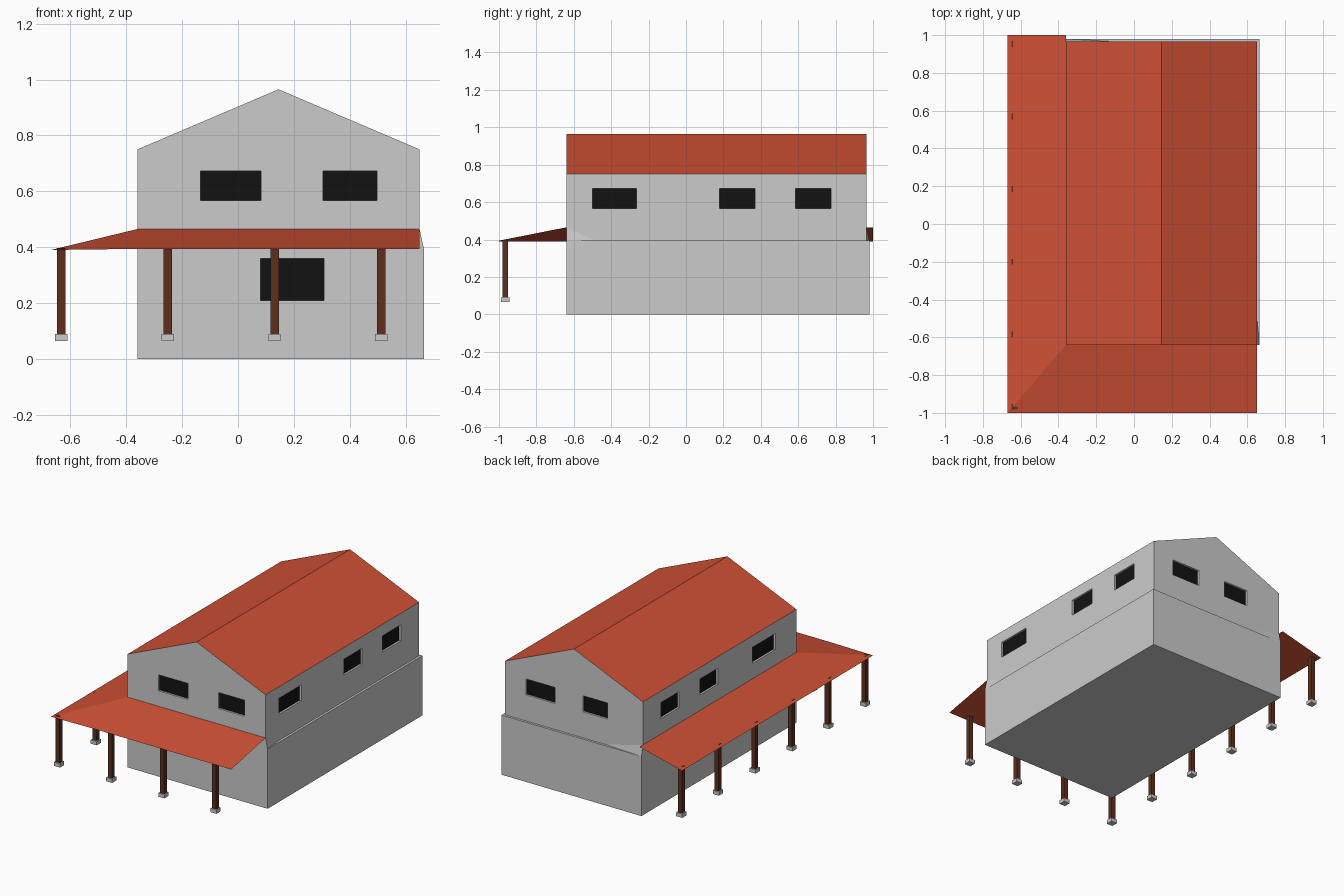
import bpy, bmesh

if "Cube" in bpy.data.objects:
    bpy.data.objects.remove(bpy.data.objects["Cube"])


def material(name, rgb):
    m = bpy.data.materials.new(name)
    m.diffuse_color = (*rgb, 1)
    m.use_nodes = True
    m.node_tree.nodes["Principled BSDF"].inputs["Base Color"].default_value = m.diffuse_color
    return m


RED = material("roof_red", (0.62, 0.08, 0.035))
BROWN = material("post_brown", (0.11, 0.03, 0.012))
BLACK = material("glass_black", (0.006, 0.006, 0.006))


def mesh_object(name, verts, faces, mat=None, closed=True):
    me = bpy.data.meshes.new(name)
    me.from_pydata(verts, [], faces)
    if closed:
        bm = bmesh.new()
        bm.from_mesh(me)
        bmesh.ops.recalc_face_normals(bm, faces=bm.faces)
        bm.to_mesh(me)
        bm.free()
    if mat:
        me.materials.append(mat)
    ob = bpy.data.objects.new(name, me)
    bpy.context.collection.objects.link(ob)
    return ob


BOX_FACES = [(0, 1, 3, 2), (4, 6, 7, 5), (0, 4, 5, 1),
             (2, 3, 7, 6), (0, 2, 6, 4), (1, 5, 7, 3)]


def boxes(name, spans, mat=None):
    """One mesh from boxes given as (x0, x1, y0, y1, z0, z1)."""
    verts, faces = [], []
    for x0, x1, y0, y1, z0, z1 in spans:
        n = len(verts)
        verts += [(x, y, z) for x in (x0, x1) for y in (y0, y1) for z in (z0, z1)]
        faces += [tuple(n + i for i in f) for f in BOX_FACES]
    return mesh_object(name, verts, faces, mat)


# Main dimensions
L, R, F, B = -0.36, 0.65, -0.64, 0.965
RIDGE_X, RIDGE_Z, EAVE_Z, LEDGE_Z, TOP_Z = 0.145, 0.965, 0.75, 0.395, 0.465
OUT_R, OUT_B = 0.665, 0.98
DEPTH = 0.015

# Walls: thicker ground floor and gabled upper floor
lower = boxes("lower_walls", [(L, OUT_R, F, OUT_B, 0, LEDGE_Z)])
profile = [(L, LEDGE_Z), (R, LEDGE_Z), (R, EAVE_Z), (RIDGE_X, RIDGE_Z), (L, EAVE_Z)]
upper = mesh_object(
    "upper_walls",
    [(x, F, z) for x, z in profile] + [(x, B, z) for x, z in profile],
    [tuple(range(5)), tuple(range(5, 10))]
    + [(i, (i + 1) % 5, (i + 1) % 5 + 5, i + 5) for i in range(5)])

# Windows: wall side, start, end, bottom, top
WZ = (0.567, 0.673)
windows = [("front", -0.135, 0.083, *WZ), ("front", 0.305, 0.497, *WZ),
           ("front", 0.08, 0.308, 0.21, 0.36),
           ("back", 0.285, 0.497, *WZ), ("back", -0.10, 0.08, *WZ)]
for side, wide in (("right", (-0.5, -0.265)), ("left", (-0.42, -0.18))):
    for a, b in (wide, (0.18, 0.37), (0.585, 0.775)):
        windows.append((side, a, b, *WZ))


def window_box(w, near, far):
    """Box on a wall between two inward depths."""
    side, a, b, z0, z1 = w
    plane, inward = {"front": (F, 1), "back": (B, -1),
                     "right": (R, -1), "left": (L, 1)}[side]
    p, q = sorted((plane + inward * near, plane + inward * far))
    return (a, b, p, q, z0, z1) if side in ("front", "back") else (p, q, a, b, z0, z1)


# Recess the windows into the walls
cutter = boxes("window_cutter", [window_box(w, -0.05, DEPTH) for w in windows])
for wall in (lower, upper):
    mod = wall.modifiers.new("recess", 'BOOLEAN')
    mod.operation, mod.solver, mod.object = 'DIFFERENCE', 'EXACT', cutter
dg = bpy.context.evaluated_depsgraph_get()
for wall in (lower, upper):
    me = bpy.data.meshes.new_from_object(wall.evaluated_get(dg))
    wall.modifiers.clear()
    wall.data = me
bpy.data.objects.remove(cutter)
boxes("window_panes", [window_box(w, DEPTH - 0.002, DEPTH + 0.002) for w in windows], BLACK)

# Main roof replaces the sloping top faces of the walls
bm = bmesh.new()
bm.from_mesh(upper.data)
bmesh.ops.delete(bm, geom=[f for f in bm.faces if f.normal.z > 0.5
                           and f.calc_center_median().z > EAVE_Z], context='FACES')
bm.to_mesh(upper.data)
bm.free()
mesh_object("main_roof",
            [(x, y, z) for x, z in ((L, EAVE_Z), (RIDGE_X, RIDGE_Z), (R, EAVE_Z))
             for y in (F, B)],
            [(0, 2, 3, 1), (2, 4, 5, 3)], RED, closed=False)

# Small sloping wedges where the porch roof ends meet the ledge
TET = [(0, 1, 2), (0, 1, 3), (1, 2, 3), (0, 2, 3)]
mesh_object("right_ledge_wedge", [(R, F, TOP_Z), (R, F, LEDGE_Z),
            (R, -0.49, LEDGE_Z), (OUT_R, F, LEDGE_Z)], TET)
mesh_object("back_ledge_wedge", [(L, B, TOP_Z), (L, B, LEDGE_Z),
            (-0.09, B, LEDGE_Z), (L, OUT_B, LEDGE_Z)], TET)

# Porch roof wrapping the front and left, hipped at the corner
mesh_object("porch_roof",
            [(R, F, TOP_Z), (L, F, TOP_Z), (L, 1, TOP_Z),
             (R, -1, 0.394), (L, -1, 0.394), (-0.67, -1, 0.39),
             (-0.67, F, 0.39), (-0.67, 1, 0.39)],
            [(0, 1, 4, 3), (1, 5, 4), (1, 6, 5), (1, 2, 7, 6)], RED, closed=False)

# Porch posts on square footings
spots = [(-0.633 + 0.382 * i, -0.967) for i in range(4)]
spots += [(-0.633, -0.967 + 0.384 * i) for i in range(1, 6)]
boxes("porch_posts", [(x - 0.015, x + 0.015, y - 0.015, y + 0.015, 0.09, 0.397)
                      for x, y in spots], BROWN)
boxes("post_footings", [(x - 0.022, x + 0.022, y - 0.022, y + 0.022, 0.065, 0.09)
                        for x, y in spots])
